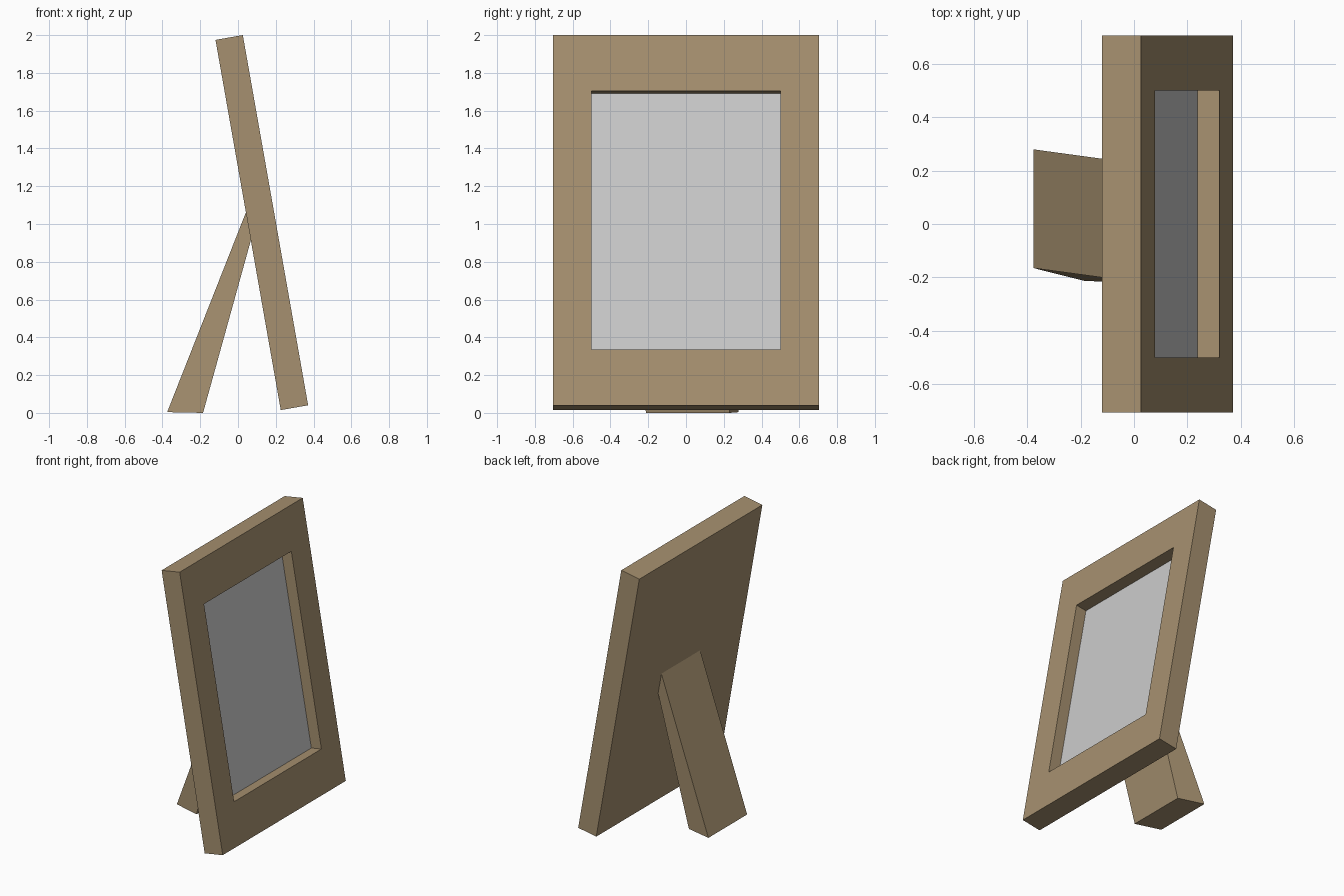
import bpy, bmesh, math
from mathutils import Matrix, Vector

if "Cube" in bpy.data.objects:
    bpy.data.objects.remove(bpy.data.objects["Cube"])

wood = bpy.data.materials.new("wood")
wood.diffuse_color = (0.38, 0.28, 0.16, 1)
wood.use_nodes = True
wood.node_tree.nodes["Principled BSDF"].inputs["Base Color"].default_value = wood.diffuse_color

W, H, T = 1.41, 1.99, 0.147      # frame width, height, thickness
OW, OH, DEPTH = 1.0, 1.39, 0.082  # opening width, height, recess depth


def finish(bm, name, mat=None):
    mesh = bpy.data.meshes.new(name)
    bmesh.ops.recalc_face_normals(bm, faces=bm.faces)
    bm.to_mesh(mesh)
    bm.free()
    ob = bpy.data.objects.new(name, mesh)
    bpy.context.collection.objects.link(ob)
    if mat:
        mesh.materials.append(mat)
    return ob


# Frame is built upright facing +x, then leaned back 10 degrees
lean = Matrix.Translation((0.126, 0, 1.0075)) @ Matrix.Rotation(math.radians(-10), 4, 'Y')


def ring(bm, w, h, x):
    return [bm.verts.new((x, sy * w / 2, sz * h / 2))
            for sy, sz in ((-1, -1), (1, -1), (1, 1), (-1, 1))]


# Frame: solid back, outer sides, front border, opening sides, recess floor
bm = bmesh.new()
rings = [ring(bm, W, H, -T / 2), ring(bm, W, H, T / 2),
         ring(bm, OW, OH, T / 2), ring(bm, OW, OH, T / 2 - DEPTH)]
bm.faces.new(rings[0])
for a, b in zip(rings, rings[1:]):
    for i in range(4):
        j = (i + 1) % 4
        bm.faces.new((a[i], a[j], b[j], b[i]))
floor = bm.faces.new(rings[-1])
bmesh.ops.recalc_face_normals(bm, faces=bm.faces)
bmesh.ops.delete(bm, geom=[floor], context='FACES_ONLY')
finish(bm, "frame", wood).matrix_world = lean

# Picture pane closes the recess
bm = bmesh.new()
pane = bm.faces.new(ring(bm, OW, OH, T / 2 - DEPTH))
pane.normal_update()
if pane.normal.x < 0:
    pane.normal_flip()
mesh = bpy.data.meshes.new("picture_pane")
bm.to_mesh(mesh)
bm.free()
ob = bpy.data.objects.new("picture_pane", mesh)
bpy.context.collection.objects.link(ob)
ob.matrix_world = lean

# Rear stand: tapered, slightly twisted prop (x, y centre, z) per edge
edges = [(-0.375, 0.057, 0.004), (-0.185, 0.009, 0.0),
         (0.092, 0.0, 1.0), (0.057, -0.002, 1.1)]
bm = bmesh.new()
left, right = [[bm.verts.new((x, y + s * 0.222, z)) for x, y, z in edges] for s in (-1, 1)]
bm.faces.new(left)
bm.faces.new(right[::-1])
for i in range(4):
    j = (i + 1) % 4
    bm.faces.new((left[i], right[i], right[j], left[j]))
finish(bm, "rear_stand", wood)
